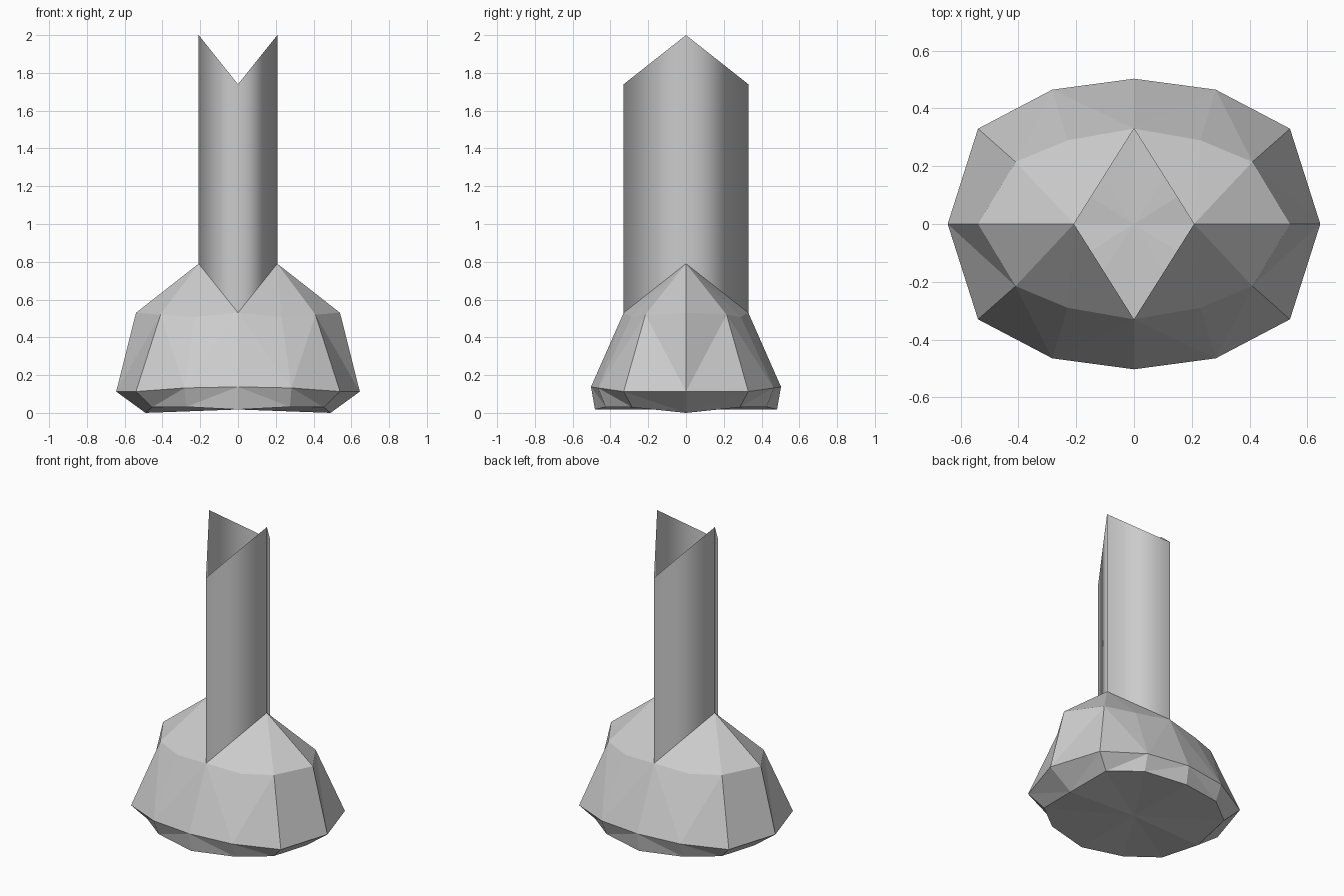
import bpy

if "Cube" in bpy.data.objects:
    bpy.data.objects.remove(bpy.data.objects["Cube"])

# Quarter profiles (x, y, z), running from the +x axis round to the -y axis
TIP = (0.208, 0, 0.79)
UPPER = [(0.54, 0, 0.53), (0.41, -0.215, 0.52), (0.23, -0.29, 0.508), (0, -0.33, 0.53)]
RIM = [(0.645, 0, 0.113), (0.54, -0.33, 0.113), (0.283, -0.465, 0.132), (0, -0.503, 0.138)]
FOOT = [(0.49, 0, 0.0), (0.455, -0.285, 0.03), (0.275, -0.425, 0.032), (0, -0.482, 0.018)]
CENTRE = (0, 0, 0.018)


def quarter_object(name, verts, faces, smooth=False):
    """Make a quarter mesh and mirror it across x and y."""
    mesh = bpy.data.meshes.new(name)
    mesh.from_pydata(verts, [], faces)
    mesh.polygons.foreach_set("use_smooth", [smooth] * len(faces))
    ob = bpy.data.objects.new(name, mesh)
    bpy.context.collection.objects.link(ob)
    mod = ob.modifiers.new("Mirror", 'MIRROR')
    mod.use_axis = (True, True, False)
    mod.merge_threshold = 0.001
    return ob


# Faceted base: shoulder fan, sloping sides, undercut and floor fan
verts = [TIP] + UPPER + RIM + FOOT + [CENTRE]
faces = []
for i in range(3):
    u, r, f = 1 + i, 5 + i, 9 + i
    faces.append((0, u + 1, u))
    if i == 1:
        faces += [(u, u + 1, r + 1), (u, r + 1, r)]
    else:
        faces += [(u, u + 1, r), (u + 1, r + 1, r)]
    faces += [(r, r + 1, f), (r + 1, f + 1, f), (f, f + 1, 13)]
quarter_object("faceted_base", verts, faces)

# Open diamond-section stem with V-cut ends
stem = [TIP, UPPER[3], (0, -0.33, 1.74), (0.208, 0, 2.0)]
quarter_object("open_stem", stem, [(0, 3, 2, 1)], smooth=True)
